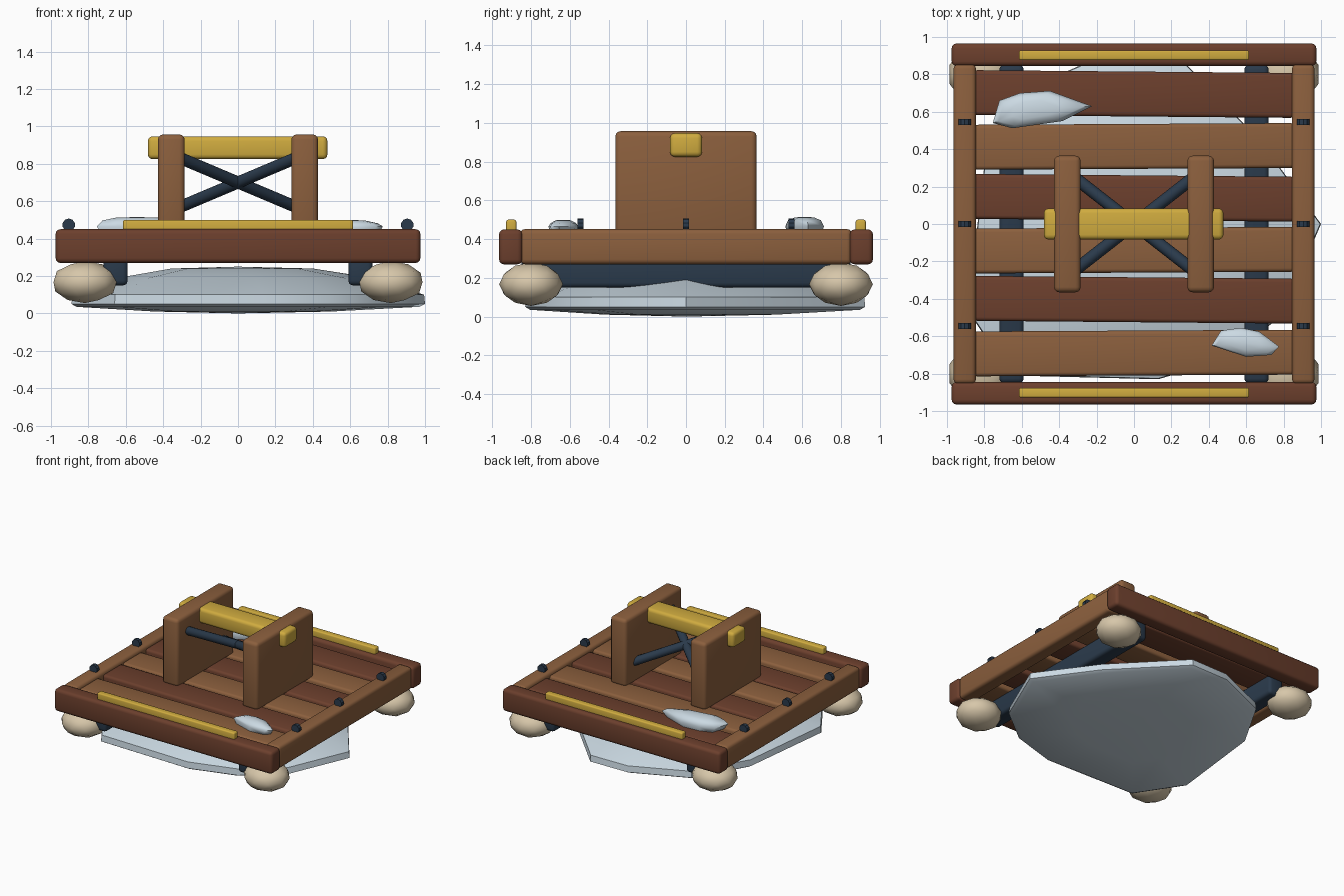
import bpy, bmesh, math
from mathutils import Vector, Matrix

if "Cube" in bpy.data.objects:
    bpy.data.objects.remove(bpy.data.objects["Cube"])


def material(name, rgb):
    m = bpy.data.materials.new(name)
    m.diffuse_color = (*rgb, 1)
    m.use_nodes = True
    m.node_tree.nodes["Principled BSDF"].inputs["Base Color"].default_value = m.diffuse_color
    return m


DARK = material("dark_wood", (0.15, 0.05, 0.026))
LIGHT = material("light_wood", (0.26, 0.115, 0.047))
NAVY = material("navy_metal", (0.023, 0.042, 0.07))
GOLD = material("gold_paint", (0.63, 0.41, 0.05))
IVORY = material("ivory", (0.68, 0.57, 0.40))
ICE = material("ice", (0.60, 0.70, 0.77))


def finish(name, bm, mat, angle=35):
    bmesh.ops.recalc_face_normals(bm, faces=bm.faces)
    mesh = bpy.data.meshes.new(name)
    bm.to_mesh(mesh)
    bm.free()
    mesh.materials.append(mat)
    ob = bpy.data.objects.new(name, mesh)
    bpy.context.collection.objects.link(ob)
    bpy.ops.object.select_all(action='DESELECT')
    ob.select_set(True)
    bpy.context.view_layer.objects.active = ob
    bpy.ops.object.shade_smooth_by_angle(angle=math.radians(angle))
    return ob


def box(name, x, y, z, mat, bevel=0.02, turn=0):
    """Rounded box from (min, max) pairs."""
    bm = bmesh.new()
    bmesh.ops.create_cube(bm, size=1)
    bmesh.ops.scale(bm, vec=[b - a for a, b in (x, y, z)], verts=bm.verts)
    bmesh.ops.bevel(bm, geom=bm.edges[:], offset=bevel, segments=3,
                    profile=0.5, affect='EDGES')
    bmesh.ops.rotate(bm, matrix=Matrix.Rotation(turn, 3, 'Z'), verts=bm.verts)
    bmesh.ops.translate(bm, vec=[(a + b) / 2 for a, b in (x, y, z)], verts=bm.verts)
    return finish(name, bm, mat)


def rod(name, p, q, r, mat, sides=12):
    p, q = Vector(p), Vector(q)
    bm = bmesh.new()
    bmesh.ops.create_cone(bm, cap_ends=True, segments=sides, radius1=r,
                          radius2=r, depth=(q - p).length)
    turn = (q - p).to_track_quat('Z', 'Y').to_matrix().to_4x4()
    bm.transform(Matrix.Translation((p + q) / 2) @ turn)
    return finish(name, bm, mat)


def lump(name, outline, center, rings, bottom, top, mat, angle=35):
    """Stack scaled copies of an outline (scale, z), closed by centre points."""
    bm = bmesh.new()
    cx, cy = center
    loops = [[bm.verts.new((cx + (x - cx) * s, cy + (y - cy) * s, z))
              for x, y in outline] for s, z in rings]
    n = len(outline)
    for a, b in zip(loops, loops[1:]):
        for i in range(n):
            j = (i + 1) % n
            bm.faces.new((a[i], a[j], b[j], b[i]))
    for ring, z in ((loops[0], bottom), (loops[-1], top)):
        c = bm.verts.new((cx, cy, z))
        for i in range(n):
            bm.faces.new((ring[i], ring[(i + 1) % n], c))
    return finish(name, bm, mat, angle)


# Deck frame, runners, corner floats, trim and bolts
for s, side in ((-1, "front"), (1, "back")):
    y = sorted((s * 0.845, s * 0.965))
    box(side + "_rail", (-0.975, 0.975), y, (0.27, 0.45), DARK, 0.025)
    box(side + "_trim", (-0.615, 0.615), sorted((s * 0.876, s * 0.928)),
        (0.43, 0.5), GOLD, 0.01)
for s, side in ((-1, "left"), (1, "right")):
    box(side + "_rail", sorted((s * 0.845, s * 0.965)), (-0.855, 0.855),
        (0.27, 0.452), LIGHT, 0.025)
    box(side + "_runner", sorted((s * 0.59, s * 0.72)), (-0.85, 0.85),
        (0.15, 0.31), NAVY, 0.025)
    for y in (-0.545, 0, 0.545):
        rod(side + "_bolt", (s * 0.905, y - 0.016, 0.473),
            (s * 0.905, y + 0.016, 0.473), 0.034, NAVY, 10)
    for y in (-0.8, 0.8):
        bm = bmesh.new()
        bmesh.ops.create_icosphere(bm, subdivisions=2, radius=1)
        bmesh.ops.scale(bm, vec=(0.177, 0.165, 0.112), verts=bm.verts)
        bmesh.ops.translate(bm, vec=(s * 0.818, y, 0.167), verts=bm.verts)
        finish(side + "_float", bm, IVORY, 60)

# Deck planks, slightly uneven
for i, y in enumerate((0.695, 0.415, 0.14, -0.14, -0.405, -0.69)):
    box("deck_plank", (-0.86, 0.86), (y - 0.12, y + 0.12), (0.3, 0.425),
        LIGHT if i % 2 else DARK, 0.02, math.radians(-0.5 if i % 2 == 0 else 0.3))

# Stand: two panels, a cross bar and diagonal braces
for s, side in ((-1, "left"), (1, "right")):
    box(side + "_panel", sorted((s * 0.285, s * 0.428)), (-0.365, 0.365),
        (0.41, 0.957), LIGHT, 0.028)
    rod(side + "_brace", (s * 0.32, -0.25, 0.835), (-s * 0.32, 0.25, 0.565),
        0.033, NAVY)
box("cross_bar", (-0.482, 0.478), (-0.083, 0.083), (0.825, 0.947), GOLD, 0.025)

# Ice slab under the deck
slab = [(1.0, 0), (0.68, 0.44), (0.21, 0.925), (-0.12, 0.92), (-0.56, 0.73),
        (-0.8, 0.315), (-0.89, -0.46), (-0.66, -0.81), (0.13, -0.83),
        (0.5, -0.72), (0.79, -0.49)]
lump("ice_slab", slab, (0, 0),
     [(0.5, 0.01), (0.97, 0.035), (1.0, 0.05), (0.995, 0.1), (0.72, 0.19), (0.4, 0.24)],
     0.0, 0.25, ICE)

# Ice patches on the deck
patch_a = [(-0.755, 0.54), (-0.72, 0.66), (-0.61, 0.7), (-0.45, 0.712),
           (-0.225, 0.63), (-0.385, 0.55), (-0.65, 0.512)]
patch_b = [(0.415, -0.65), (0.465, -0.57), (0.57, -0.555), (0.67, -0.575),
           (0.775, -0.655), (0.735, -0.7), (0.6, -0.71)]
for name, pts, c, h in (("back_ice_patch", patch_a, (-0.55, 0.61), 0.515),
                        ("front_ice_patch", patch_b, (0.58, -0.635), 0.5)):
    lump(name, pts, c, [(0.85, 0.42), (1.0, 0.465), (0.85, h - 0.018), (0.5, h - 0.003)],
         0.415, h, ICE, 60)
